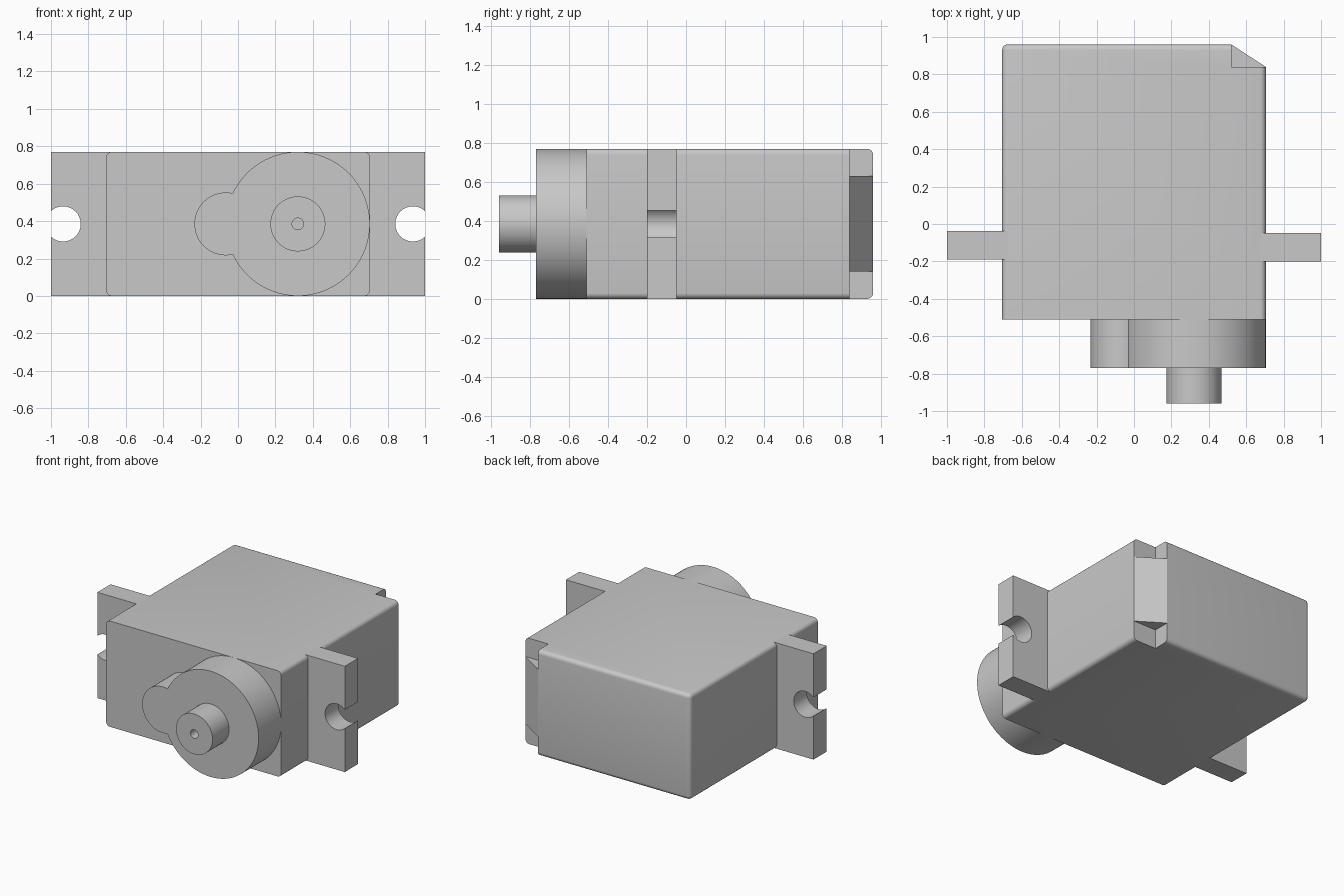
import bpy, bmesh, math
from mathutils import Vector

cube = bpy.data.objects.get("Cube")
if cube:
    bpy.data.objects.remove(cube)

grey = bpy.data.materials.new("light_grey_plastic")
grey.use_nodes = True
colour = (0.58, 0.58, 0.58, 1)
grey.diffuse_color = colour
grey.node_tree.nodes["Principled BSDF"].inputs["Base Color"].default_value = colour

HEIGHT = 0.77
MID = HEIGHT / 2
FRONT, BACK = -0.51, 0.96
SIDE = 0.705
SHAFT_X = 0.32


def finish(name, bm):
    bmesh.ops.recalc_face_normals(bm, faces=bm.faces)
    mesh = bpy.data.meshes.new(name)
    bm.to_mesh(mesh)
    bm.free()
    mesh.materials.append(grey)
    obj = bpy.data.objects.new(name, mesh)
    bpy.context.collection.objects.link(obj)
    bpy.ops.object.select_all(action='DESELECT')
    bpy.context.view_layer.objects.active = obj
    obj.select_set(True)
    bpy.ops.object.shade_smooth_by_angle(angle=math.radians(35))
    return obj


def prism(profile, axis, lo, hi):
    """Extrude a flat profile along y (profile in xz) or z (profile in xy)."""
    bm = bmesh.new()
    if axis == 'y':
        pts, step = [(u, lo, v) for u, v in profile], (0, hi - lo, 0)
    else:
        pts, step = [(u, v, lo) for u, v in profile], (0, 0, hi - lo)
    face = bm.faces.new([bm.verts.new(p) for p in pts])
    new = bmesh.ops.extrude_face_region(bm, geom=[face])["geom"]
    bmesh.ops.translate(bm, vec=step, verts=[g for g in new if isinstance(g, bmesh.types.BMVert)])
    return bm


def arc(cx, cz, r, start, end, n):
    return [(cx + r * math.cos(start + (end - start) * i / n),
             cz + r * math.sin(start + (end - start) * i / n)) for i in range(n + 1)]


# Case with a square notch in one back corner
NOTCH_X, NOTCH_Y = 0.52, 0.84
bm = prism([(-SIDE, FRONT), (SIDE, FRONT), (SIDE, NOTCH_Y), (NOTCH_X, NOTCH_Y),
            (NOTCH_X, BACK), (-SIDE, BACK)], 'z', 0, HEIGHT)


def is_rounded(edge):
    a, b = (v.co for v in edge.verts)
    mid = (a + b) / 2
    if abs(a.z - b.z) > 0.1:
        return mid.x < -0.7 and mid.y > 0.9
    return abs(mid.x) > 0.7 or mid.y > BACK - 0.01


bmesh.ops.bevel(bm, geom=[e for e in bm.edges if is_rounded(e)], offset=0.03,
                segments=5, profile=0.5, affect='EDGES')
finish("case", bm)

# Slanted cable block filling the middle of the notch
finish("cable_block", prism([(NOTCH_X, NOTCH_Y), (SIDE, NOTCH_Y), (NOTCH_X, BACK)],
                            'z', 0.14, 0.63))

# Mounting ears, each with a screw hole open at the outer end
for name, side, y in (("left_ear", 1, -0.2), ("right_ear", -1, -0.19)):
    hole_x, hole_r = 0.935, 0.094
    opening = math.acos((1 - hole_x) / hole_r)
    outline = [(1, 0)] + arc(hole_x, MID, hole_r, -opening, opening - 2 * math.pi, 40)
    outline += [(1, HEIGHT), (SIDE - 0.03, HEIGHT), (SIDE - 0.03, 0)]
    finish(name, prism([(side * u, v) for u, v in outline], 'y', y, y + 0.152))

# Gear housing: large round boss joined to a smaller round lobe
R, r = MID, 0.168
lobe_x = -0.065
d = SHAFT_X - lobe_x
along = (d * d + R * R - r * r) / (2 * d)
big = math.acos(along / R)
small = math.acos((d - along) / r)
outline = arc(SHAFT_X, MID, R, big - math.pi, math.pi - big, 90)
outline += arc(lobe_x, MID, r, small, 2 * math.pi - small, 40)[1:-1]
finish("gear_housing", prism(outline, 'y', -0.77, FRONT))

# Output shaft with a small screw hole, turned around its axis
bm = bmesh.new()
turning = [(0.147, -0.77), (0.147, -BACK), (0.031, -BACK), (0.031, -0.78), (0, -0.78)]
verts = [bm.verts.new((SHAFT_X + u, y, MID)) for u, y in turning]
edges = [bm.edges.new(pair) for pair in zip(verts, verts[1:])]
bmesh.ops.spin(bm, geom=verts + edges, cent=(SHAFT_X, 0, MID), axis=Vector((0, 1, 0)),
               angle=2 * math.pi, steps=48)
bmesh.ops.remove_doubles(bm, verts=bm.verts, dist=0.0005)
finish("output_shaft", bm)
